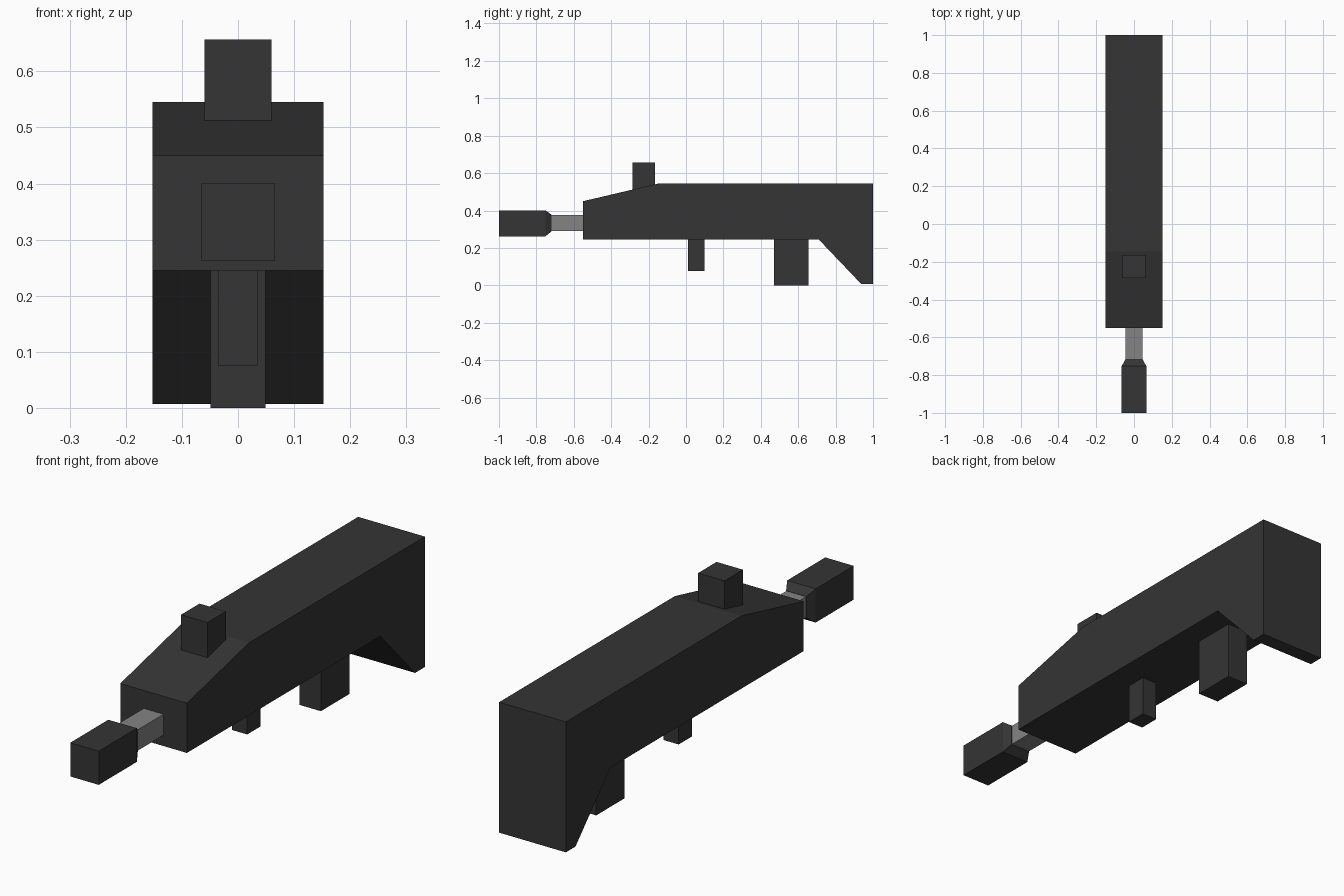
import bpy
import bmesh

cube = bpy.data.objects.get("Cube")
if cube:
    bpy.data.objects.remove(cube, do_unlink=True)


def material(name, value):
    mat = bpy.data.materials.new(name)
    mat.use_nodes = True
    colour = (value, value, value, 1)
    mat.diffuse_color = colour
    mat.node_tree.nodes["Principled BSDF"].inputs["Base Color"].default_value = colour
    return mat


dark = material("dark_grey", 0.035)
steel = material("steel_grey", 0.23)


def finish(name, bm, mat):
    bmesh.ops.recalc_face_normals(bm, faces=bm.faces)
    mesh = bpy.data.meshes.new(name)
    bm.to_mesh(mesh)
    bm.free()
    mesh.materials.append(mat)
    obj = bpy.data.objects.new(name, mesh)
    bpy.context.collection.objects.link(obj)
    return obj


def side_extrusion(name, profile, half_width, mat):
    """Extrude a (y, z) side profile across x."""
    bm = bmesh.new()
    face = bm.faces.new([bm.verts.new((-half_width, y, z)) for y, z in profile])
    ext = bmesh.ops.extrude_face_region(bm, geom=[face])
    verts = [v for v in ext["geom"] if isinstance(v, bmesh.types.BMVert)]
    bmesh.ops.translate(bm, verts=verts, vec=(2 * half_width, 0, 0))
    return finish(name, bm, mat)


def box(name, half_width, y0, y1, z0, z1, mat):
    return side_extrusion(name, [(y0, z0), (y1, z0), (y1, z1), (y0, z1)], half_width, mat)


def loft(name, sections, mat):
    """Join rectangular sections (y, half_width, z0, z1) along y."""
    bm = bmesh.new()
    rings = [[bm.verts.new(p) for p in ((-w, y, a), (w, y, a), (w, y, b), (-w, y, b))]
             for y, w, a, b in sections]
    for r, s in zip(rings, rings[1:]):
        for i in range(4):
            j = (i + 1) % 4
            bm.faces.new((r[i], r[j], s[j], s[i]))
    bm.faces.new(rings[0])
    bm.faces.new(rings[-1])
    return finish(name, bm, mat)


# Body with sloped nose and angled stock
side_extrusion("body", [(-0.55, 0.245), (-0.55, 0.45), (-0.145, 0.545), (1, 0.545),
                        (1, 0.007), (0.937, 0.007), (0.71, 0.245)], 0.152, dark)

# Top sight and the two pieces hanging underneath
box("sight", 0.06, -0.285, -0.165, 0.48, 0.657, dark)
box("grip", 0.035, 0.01, 0.098, 0.076, 0.27, dark)
box("magazine", 0.049, 0.47, 0.655, 0, 0.27, dark)

# Barrel and tapered muzzle
box("barrel", 0.045, -0.73, -0.53, 0.29, 0.376, steel)
loft("muzzle", [(-1, 0.065, 0.262, 0.401), (-0.752, 0.065, 0.262, 0.401),
                (-0.718, 0.046, 0.289, 0.377)], dark)
